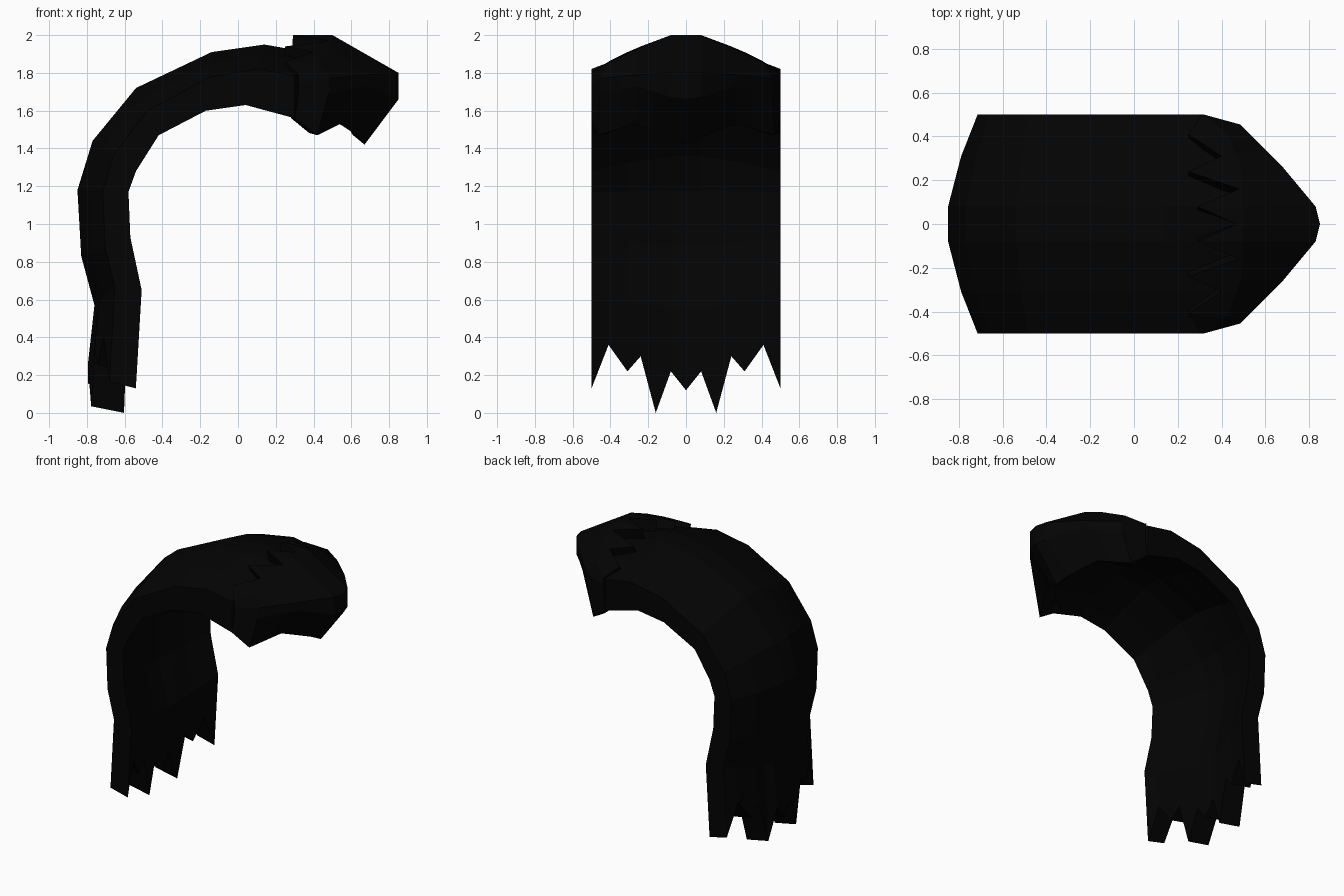
import bpy, bmesh
from mathutils import Vector

if "Cube" in bpy.data.objects:
    bpy.data.objects.remove(bpy.data.objects["Cube"])

hair = bpy.data.materials.new("black_hair")
hair.diffuse_color = (0.001, 0.001, 0.001, 1)
hair.use_nodes = True
hair.node_tree.nodes["Principled BSDF"].inputs["Base Color"].default_value = hair.diffuse_color

COLS = [0, .08, .16, .24, .31, .41, .5]      # strand columns of one half


def interp(keys, vals, u):
    for i in range(len(keys) - 1):
        if u <= keys[i + 1] + 1e-6:
            f = (u - keys[i]) / (keys[i + 1] - keys[i])
            return vals[i] + (vals[i + 1] - vals[i]) * f


def mirror_row(half):
    """Half row (y >= 0, centre first) to a full row from -y to +y."""
    return [Vector((p[0], -p[1], p[2])) for p in half[:0:-1]] + [Vector(p) for p in half]


def grid_object(name, rows, loop=False):
    """Quad grid; loop joins the last row to the first and closes both sides."""
    bm = bmesh.new()
    vs = [[bm.verts.new(p) for p in r] for r in rows]
    n = len(vs)
    for i in range(n if loop else n - 1):
        a, b = vs[i], vs[(i + 1) % n]
        for j in range(len(a) - 1):
            bm.faces.new((a[j], a[j + 1], b[j + 1], b[j]))
    if loop:
        for i in range(n // 2 - 1):
            for j in (0, -1):
                bm.faces.new((vs[i][j], vs[i + 1][j], vs[n - 2 - i][j], vs[n - 1 - i][j]))
    bmesh.ops.recalc_face_normals(bm, faces=bm.faces)
    me = bpy.data.meshes.new(name)
    bm.to_mesh(me)
    bm.free()
    ob = bpy.data.objects.new(name, me)
    bpy.context.collection.objects.link(ob)
    me.materials.append(hair)
    return ob


# Back hair: outer line down the centre, inner line along the side edges
outer = [(-.76, .57), (-.83, .83), (-.85, 1.18), (-.77, 1.44), (-.54, 1.72),
         (-.14, 1.91), (.14, 1.95), (.54, 1.88)]
inner = [(-.51, .65), (-.57, .93), (-.58, 1.17), (-.54, 1.28), (-.42, 1.47),
         (-.17, 1.60), (.04, 1.63), (.30, 1.56)]
bend = [interp([0, .08, .31, .5], [0, 0, .06, .135], u) for u in COLS]
special = {0: (.8, 0, .74), 7: (-1.78, 0, -.7)}   # bend directions of the end rows
tips = [.12, .22, .0, .30, .22, .36, .13]

out_rows = [mirror_row([(-.795 + d * .85, u, z + .035) for u, d, z in zip(COLS, bend, tips)])]
in_rows = [mirror_row([(-.615 + d * .55, u, z) for u, d, z in zip(COLS, bend, tips)])]
for k, (o, i) in enumerate(zip(outer, inner)):
    o, i = Vector((o[0], 0, o[1])), Vector((i[0], 0, i[1]))
    n = Vector(special[k]) if k in special else (i - o).normalized()
    out_rows.append(mirror_row([o + n * d + Vector((0, u, 0)) for u, d in zip(COLS, bend)]))
    in_rows.append(mirror_row([i - n * (.135 - d) + Vector((0, u, 0)) for u, d in zip(COLS, bend)]))
grid_object("back_hair", out_rows + in_rows[::-1], loop=True)

# Fringe: jagged rear edge, crown, brow, fold and lower edge
KEYS = [0, .08, .24, .41, .5]
tooth_x = [.47, .29, .48, .25, .40, .25, .31]
tooth_z = [2.0, 2.0, 1.97, 1.94, 1.91, 1.86, 1.80]
shape = [
    [(.50, 0, 2.0), (.50, .08, 2.0), (.49, .25, 1.93), (.43, .42, 1.85), (.32, .5, 1.79)],
    [(.85, 0, 1.80), (.83, .08, 1.80), (.68, .26, 1.79), (.485, .455, 1.77), (.32, .5, 1.74)],
    [(.85, 0, 1.66), (.83, .08, 1.67), (.68, .26, 1.73), (.48, .455, 1.69), (.32, .5, 1.68)],
    [(.67, 0, 1.42), (.64, .08, 1.46), (.54, .27, 1.53), (.42, .47, 1.47), (.30, .5, 1.56)],
]
rows = [mirror_row(list(zip(tooth_x, COLS, tooth_z)))]
for s in shape:
    pts = [Vector(p) for p in s]
    rows.append(mirror_row([interp(KEYS, pts, u) for u in COLS]))
fringe = grid_object("fringe", rows)
if sum(p.normal.z for p in fringe.data.polygons) < 0:
    fringe.data.flip_normals()
mod = fringe.modifiers.new("thickness", 'SOLIDIFY')
mod.thickness = .08
mod.offset = -1
